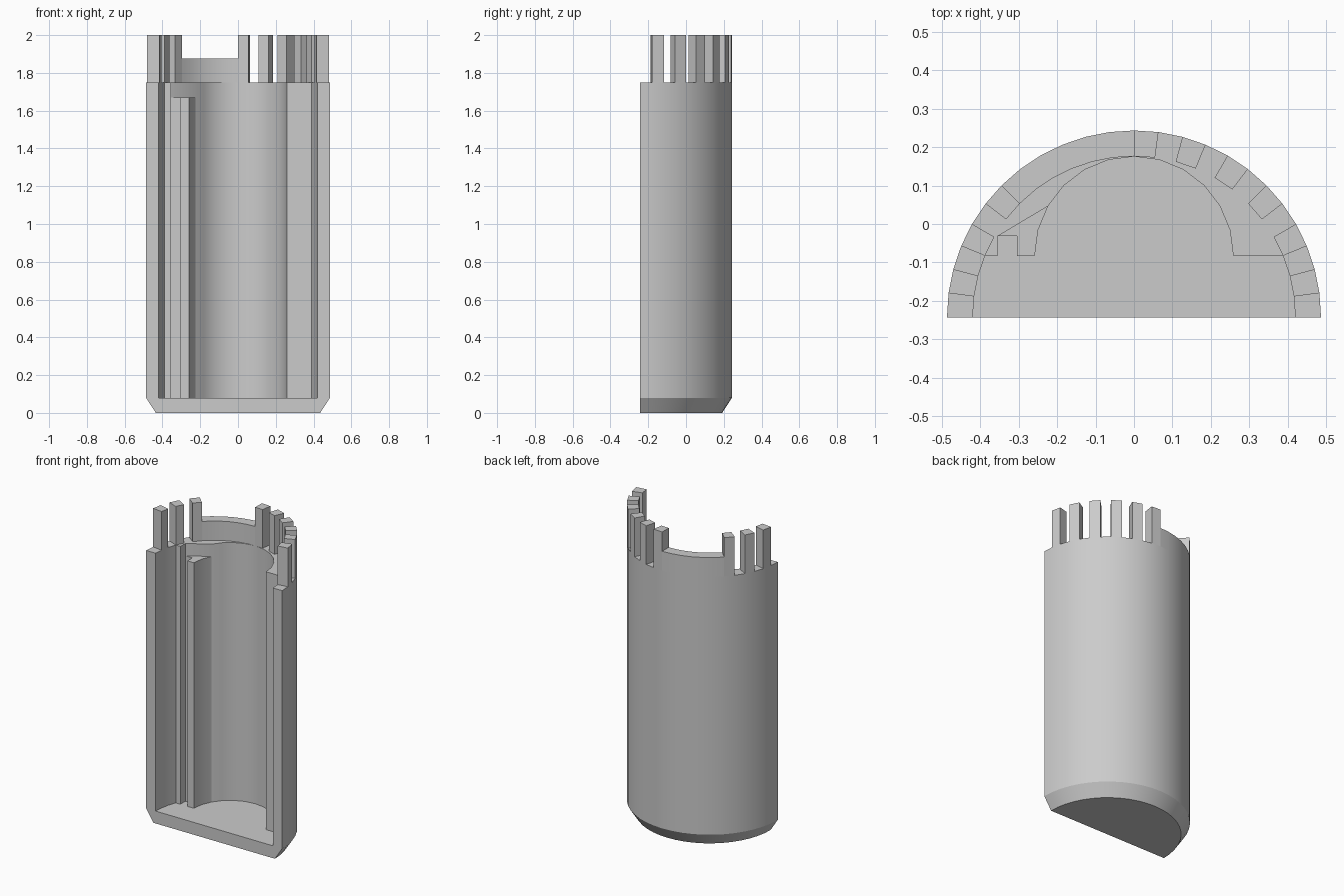
import bpy, bmesh
from math import sin, cos, radians

cube = bpy.data.objects.get("Cube")
if cube:
    bpy.data.objects.remove(cube, do_unlink=True)

R_OUT, R_IN, R_FOOT, R_BORE = 0.487, 0.42, 0.435, 0.2585
CY = -R_OUT / 2            # centre of the half cylinder
STEP = 7.5                 # facet size in degrees
FLOOR, RIB_TOP, RIM, WALL_TOP, TOP = 0.08, 1.67, 1.75, 1.875, 2.0

grey = bpy.data.materials.new("warm_grey")
grey.use_nodes = True
grey.diffuse_color = (0.6, 0.6, 0.6, 1)
grey.node_tree.nodes["Principled BSDF"].inputs["Base Color"].default_value = (0.6, 0.6, 0.6, 1)


def arc(r, start, end, step=STEP, cy=CY):
    """Points on an arc, both ends included."""
    n = round(abs(end - start) / step)
    angles = [radians(start + (end - start) * i / n) for i in range(n + 1)]
    return [(r * cos(a), cy + r * sin(a)) for a in angles]


def loft(name, bottom, top, z0, z1):
    """Solid between two outlines with the same number of points."""
    bm = bmesh.new()
    low = [bm.verts.new((x, y, z0)) for x, y in bottom]
    high = [bm.verts.new((x, y, z1)) for x, y in top]
    bm.faces.new(low[::-1])
    bm.faces.new(high)
    n = len(low)
    for i in range(n):
        j = (i + 1) % n
        bm.faces.new((low[i], low[j], high[j], high[i]))
    bmesh.ops.recalc_face_normals(bm, faces=bm.faces)
    mesh = bpy.data.meshes.new(name)
    bm.to_mesh(mesh)
    bm.free()
    mesh.materials.append(grey)
    mesh.shade_smooth()
    mesh.set_sharp_from_angle(angle=radians(25))
    obj = bpy.data.objects.new(name, mesh)
    bpy.context.collection.objects.link(obj)
    return obj


def wall_piece(name, start, end, height):
    outline = arc(R_OUT, start, end) + arc(R_IN, end, start)
    loft(name, outline, outline, RIM, height)


# Chamfered floor
loft("base", arc(R_FOOT, 0, 180), arc(R_OUT, 0, 180), 0, FLOOR)

# Half-round shell with thick walls around the round bore
right_inner = arc(R_IN, 22.5, 0)
left_inner = arc(R_IN, 180, 157.5)
bore_y = right_inner[0][1]
slot_back = bore_y + 0.051
shell = (arc(R_OUT, 0, 180) + left_inner
         + [(-0.355, bore_y), (-0.355, slot_back)]
         + arc(R_BORE, 150, 0, 15, bore_y) + right_inner)
loft("shell", shell, shell, FLOOR, RIM)

# Lower rib beside the slot
rib = ([(-0.355, slot_back), (-0.305, slot_back), (-0.305, bore_y)]
       + arc(R_BORE, 180, 150, 15, bore_y))
loft("slot_rib", rib, rib, FLOOR, RIB_TOP)

# Raised back wall and the teeth around the rim
wall_piece("back_wall", 90, 135, WALL_TOP)
for i in range(6):
    start = STEP + 2 * STEP * i
    wall_piece(f"left_tooth_{i + 1}", start, start + STEP, TOP)
    if i < 3:
        wall_piece(f"right_tooth_{i + 1}", 180 - start - STEP, 180 - start, TOP)
